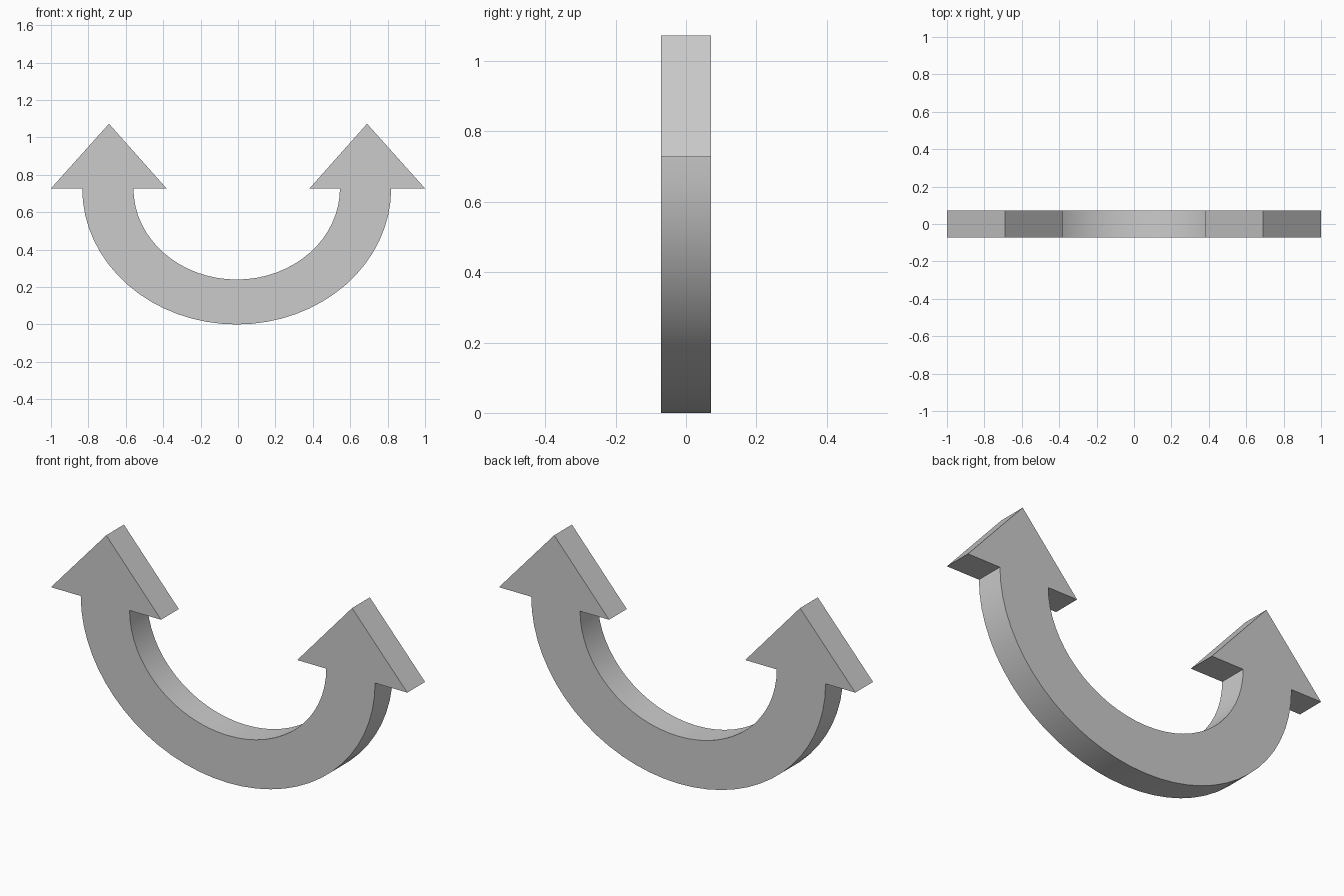
import bpy, bmesh, math

if "Cube" in bpy.data.objects:
    bpy.data.objects.remove(bpy.data.objects["Cube"])

HALF_DEPTH = 0.071
BASE_Z = 0.727          # underside of the arrow heads, also the arc centre height
ARC_X = -0.007          # the arc sits slightly left of centre
SEGMENTS = 32


def half_ellipse(rx, rz):
    """Lower half of an ellipse, from left to right."""
    return [(ARC_X - rx * math.cos(math.pi * i / SEGMENTS),
             BASE_Z - rz * math.sin(math.pi * i / SEGMENTS))
            for i in range(SEGMENTS + 1)]


# Outline: outer arc, right head, inner arc reversed, left head
head = [(1.0, BASE_Z), (0.69, 1.073), (0.382, BASE_Z)]
outline = half_ellipse(0.826, BASE_Z) + head
outline += half_ellipse(0.552, BASE_Z - 0.24)[::-1]
outline += [(-x, z) for x, z in reversed(head)]

# Extrude the outline through the thickness
bm = bmesh.new()
face = bm.faces.new([bm.verts.new((x, -HALF_DEPTH, z)) for x, z in outline])
extruded = bmesh.ops.extrude_face_region(bm, geom=[face], use_keep_orig=True)
back = [v for v in extruded["geom"] if isinstance(v, bmesh.types.BMVert)]
bmesh.ops.translate(bm, verts=back, vec=(0, 2 * HALF_DEPTH, 0))
bmesh.ops.recalc_face_normals(bm, faces=bm.faces)

mesh = bpy.data.meshes.new("curved_double_arrow")
bm.to_mesh(mesh)
bm.free()
arrow = bpy.data.objects.new("curved_double_arrow", mesh)
bpy.context.collection.objects.link(arrow)

# Smooth the arc walls, keep the outline edges sharp
bpy.context.view_layer.objects.active = arrow
arrow.select_set(True)
bpy.ops.object.shade_smooth_by_angle(angle=math.radians(30))
